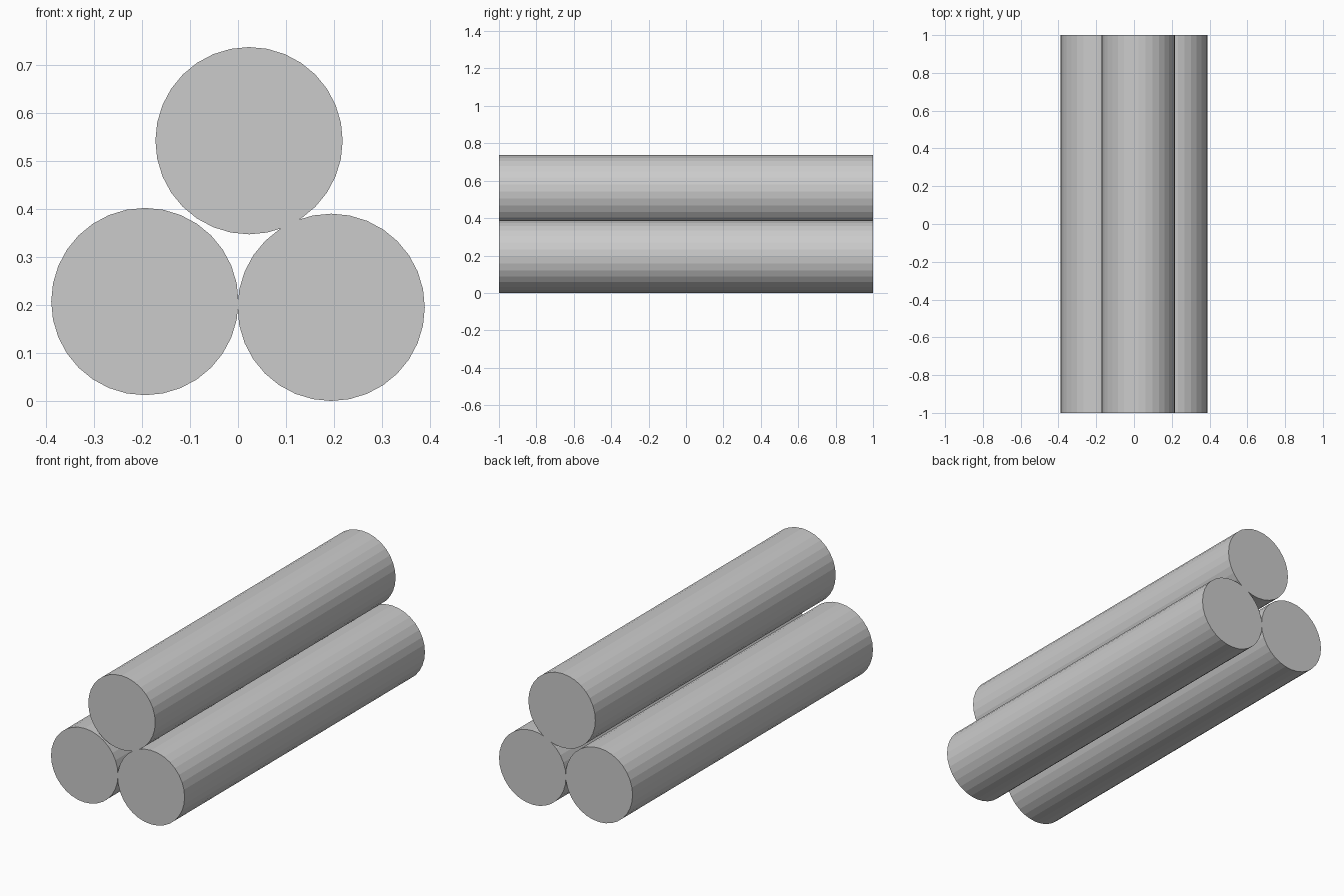
import bpy
from math import pi

if "Cube" in bpy.data.objects:
    bpy.data.objects.remove(bpy.data.objects["Cube"])

RADIUS = 0.195
LENGTH = 2.0


def log(name, x, z):
    """Flat-shaded 32-sided log lying along y."""
    bpy.ops.mesh.primitive_cylinder_add(
        vertices=32, radius=RADIUS, depth=LENGTH,
        location=(x, 0, z), rotation=(pi / 2, 0, 0))
    bpy.context.object.name = name


# Two logs side by side, the third resting on top
log("left_log", -0.194, 0.207)
log("right_log", 0.194, 0.195)
log("top_log", 0.023, 0.542)
